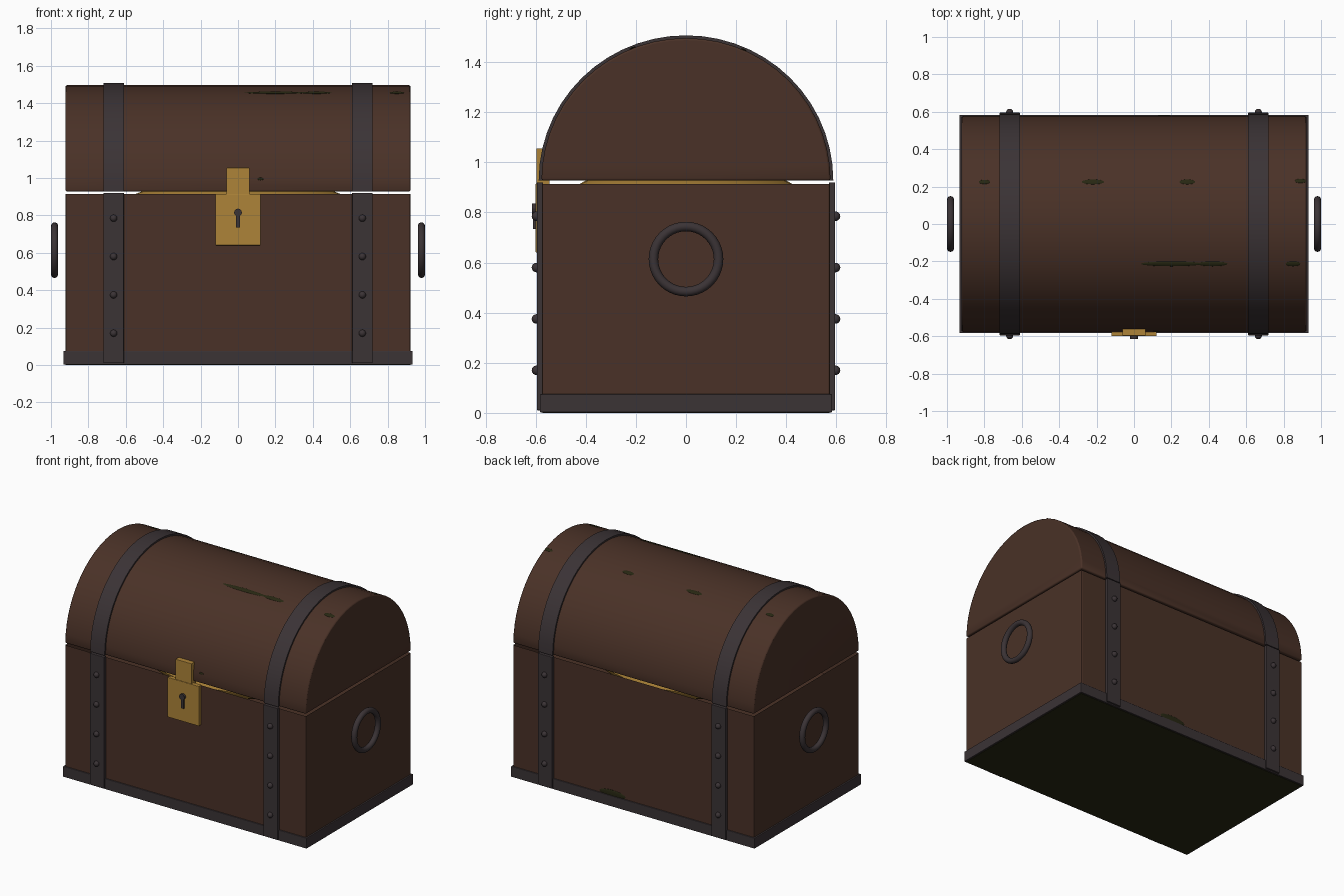
import bpy, bmesh, math
from mathutils import Vector

if "Cube" in bpy.data.objects:
    bpy.data.objects.remove(bpy.data.objects["Cube"], do_unlink=True)


def material(name, rgb):
    m = bpy.data.materials.new(name)
    m.use_nodes = True
    m.diffuse_color = (*rgb, 1)
    m.node_tree.nodes["Principled BSDF"].inputs["Base Color"].default_value = (*rgb, 1)
    return m


WOOD = material("dark_wood", (0.068, 0.031, 0.02))
IRON = material("dark_iron", (0.043, 0.033, 0.036))
GOLD = material("old_gold", (0.42, 0.23, 0.04))
MOSS = material("dark_moss", (0.02, 0.02, 0.006))

HINGE_Z = 0.928          # underside of the lid
LID_Y, LID_Z = 0.577, 0.568


def finish(name, bm, mat, bevel=0.0):
    bmesh.ops.recalc_face_normals(bm, faces=bm.faces)
    mesh = bpy.data.meshes.new(name)
    bm.to_mesh(mesh)
    bm.free()
    ob = bpy.data.objects.new(name, mesh)
    bpy.context.collection.objects.link(ob)
    mesh.materials.append(mat)
    if bevel:
        mod = ob.modifiers.new("Bevel", "BEVEL")
        mod.width, mod.segments, mod.limit_method = bevel, 2, "ANGLE"
    return ob


def smooth(ob):
    bpy.ops.object.select_all(action="DESELECT")
    ob.select_set(True)
    bpy.context.view_layer.objects.active = ob
    bpy.ops.object.shade_smooth_by_angle(angle=math.radians(35))
    return ob


def box(name, lo, hi, mat, bevel=0.0):
    bm = bmesh.new()
    bmesh.ops.create_cube(bm, size=1)
    lo, hi = Vector(lo), Vector(hi)
    bmesh.ops.scale(bm, vec=hi - lo, verts=bm.verts)
    bmesh.ops.translate(bm, vec=(lo + hi) / 2, verts=bm.verts)
    return finish(name, bm, mat, bevel)


def ellipsoid(name, centre, radii, mat, segments=16):
    bm = bmesh.new()
    bmesh.ops.create_uvsphere(bm, u_segments=segments, v_segments=segments // 2, radius=1)
    bmesh.ops.scale(bm, vec=radii, verts=bm.verts)
    ob = finish(name, bm, mat)
    ob.location = centre
    return smooth(ob)


def arc(ry, rz, steps=28):
    return [(ry * math.cos(math.pi * i / steps), HINGE_Z + rz * math.sin(math.pi * i / steps))
            for i in range(steps + 1)]


def prism(profile, x0, x1):
    bm = bmesh.new()
    face = bm.faces.new([bm.verts.new((x0, y, z)) for y, z in profile])
    ext = bmesh.ops.extrude_face_region(bm, geom=[face])
    moved = [v for v in ext["geom"] if isinstance(v, bmesh.types.BMVert)]
    bmesh.ops.translate(bm, vec=(x1 - x0, 0, 0), verts=moved)
    bmesh.ops.recalc_face_normals(bm, faces=bm.faces)
    return bm


# Open body: the top face is inset and pushed down
bm = bmesh.new()
bmesh.ops.create_cube(bm, size=1)
bmesh.ops.scale(bm, vec=(1.845, 1.15, 0.9), verts=bm.verts)
bmesh.ops.translate(bm, vec=(0, 0, 0.468), verts=bm.verts)
top = max(bm.faces, key=lambda f: f.calc_center_median().z)
bmesh.ops.inset_individual(bm, faces=[top], thickness=0.05)
bmesh.ops.translate(bm, vec=(0, 0, -0.2), verts=top.verts)
finish("body", bm, WOOD, 0.008)

# Iron base trim and mossy underside
box("base_trim", (-0.933, -0.583, 0.002), (0.933, 0.583, 0.075), IRON, 0.004)
box("mossy_underside", (-0.922, -0.573, 0), (0.922, 0.573, 0.006), MOSS)

# Hollow barrel lid
bm = prism(arc(LID_Y, LID_Z), -0.922, 0.922)
under = min(bm.faces, key=lambda f: f.calc_center_median().z)
bmesh.ops.delete(bm, geom=[under], context="FACES_ONLY")
lid = finish("lid", bm, WOOD)
shell = lid.modifiers.new("Shell", "SOLIDIFY")
shell.thickness, shell.offset = 0.04, -1
edge = lid.modifiers.new("Bevel", "BEVEL")
edge.width, edge.segments, edge.limit_method = 0.008, 2, "ANGLE"
edge.angle_limit = math.radians(40)
smooth(lid)

# Gold heap that shows through the gap
ellipsoid("gold_heap", (0, 0, 0.85), (0.62, 0.48, 0.14), GOLD, 32)

# Straps, rivets and ring handles on each side
for side, sx in (("left", 1), ("right", -1)):
    cx = sx * 0.665
    outer = arc(LID_Y + 0.011, LID_Z + 0.011)
    inner = arc(LID_Y - 0.01, LID_Z - 0.01)
    smooth(finish(side + "_lid_strap", prism(outer + inner[::-1], cx - 0.055, cx + 0.055), IRON))
    for end, sy in (("front", -1), ("back", 1)):
        box(f"{side}_{end}_strap", (cx - 0.055, min(sy * 0.57, sy * 0.595), 0.01),
            (cx + 0.055, max(sy * 0.57, sy * 0.595), 0.92), IRON, 0.003)
        for i in range(4):
            ellipsoid(f"{side}_{end}_rivet_{i + 1}", (cx, sy * 0.597, 0.17 + 0.205 * i),
                      (0.019, 0.019, 0.019), IRON)
    bpy.ops.mesh.primitive_torus_add(
        major_radius=0.13, minor_radius=0.019, major_segments=40, minor_segments=12,
        location=(sx * 0.981, 0, 0.614), rotation=(0, math.pi / 2, 0))
    ring = bpy.context.object
    ring.name = side + "_ring_handle"
    ring.data.materials.append(IRON)
    smooth(ring)

# Lock plate, hasp and keyhole
box("lock_plate", (-0.12, -0.6, 0.64), (0.12, -0.57, 0.915), GOLD, 0.002)
box("hasp", (-0.061, -0.597, 0.9), (0.061, -0.545, 1.055), GOLD, 0.002)
box("keyhole_slot", (-0.011, -0.61, 0.735), (0.011, -0.595, 0.815), IRON)
bpy.ops.mesh.primitive_cylinder_add(vertices=12, radius=0.021, depth=0.02,
                                    location=(0, -0.605, 0.815), rotation=(math.pi / 2, 0, 0))
bpy.context.object.name = "keyhole_round"
bpy.context.object.data.materials.append(IRON)

# Thin moss patches on the lid: x, y, length
patches = [(0.2, -0.213, 0.33), (0.42, -0.213, 0.16), (0.85, -0.213, 0.08), (-0.22, 0.225, 0.12),
           (0.285, 0.225, 0.085), (0.89, 0.23, 0.06), (-0.8, 0.225, 0.06), (0.12, -0.573, 0.035)]
for i, (x, y, length) in enumerate(patches):
    tilt = math.asin(y / LID_Y)
    z = HINGE_Z + LID_Z * math.cos(tilt)
    patch = ellipsoid(f"lid_moss_{i + 1}", (x, y, z),
                      (length / 2, min(0.014, length * 0.2), 0.004), MOSS)
    patch.rotation_euler.x = -tilt
ellipsoid("back_moss", (0.16, 0.575, 0.088), (0.1, 0.004, 0.025), MOSS)
